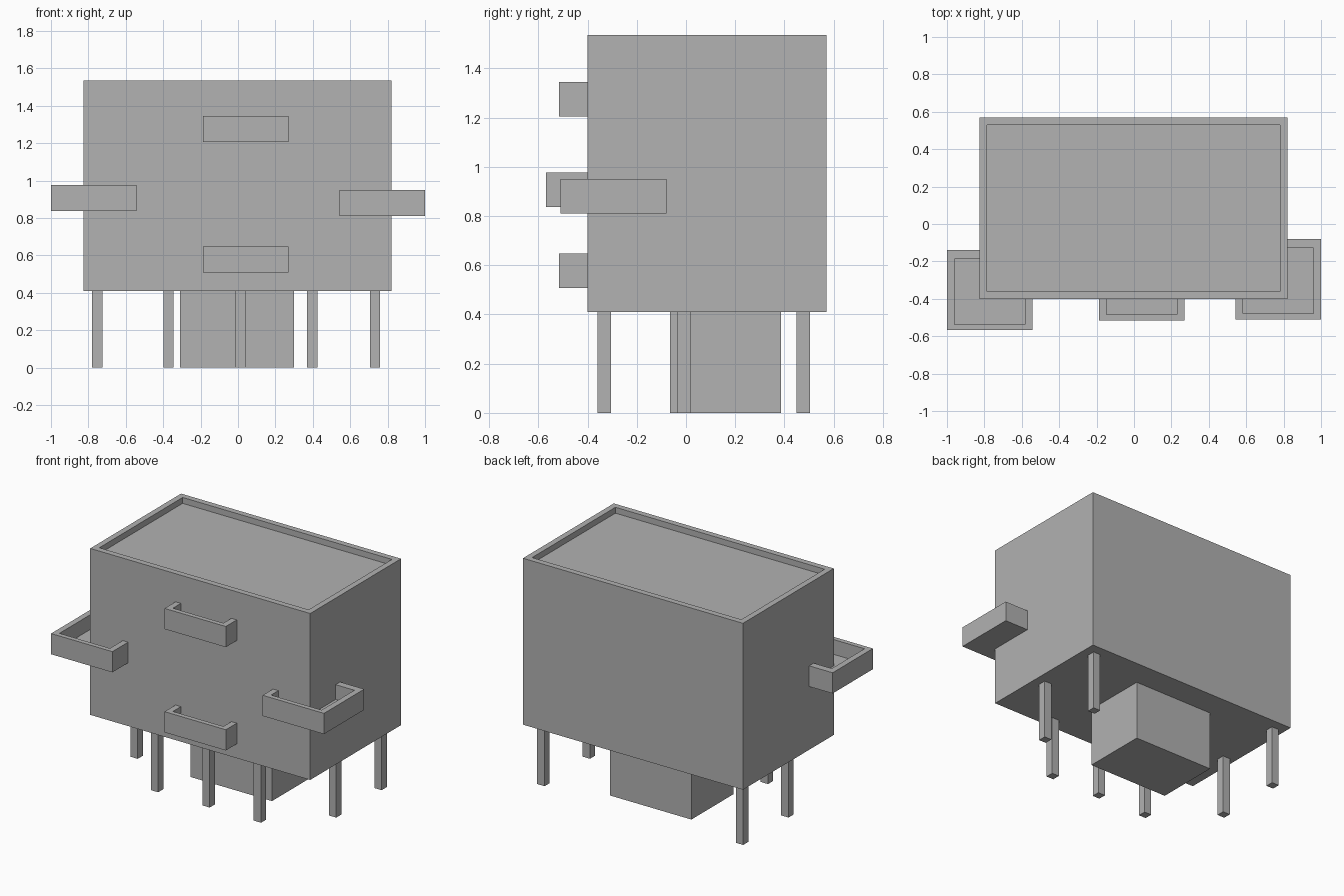
import bpy
import bmesh
from mathutils import Vector

cube = bpy.data.objects.get("Cube")
if cube:
    bpy.data.objects.remove(cube, do_unlink=True)

# One plain grey for everything
grey = bpy.data.materials.new("plain_grey")
grey.use_nodes = True
colour = (0.445, 0.445, 0.445, 1)
grey.diffuse_color = colour
grey.node_tree.nodes["Principled BSDF"].inputs["Base Color"].default_value = colour


def box(name, low, high, wall=0, depth=0, shift=0):
    """Box between two corners; with a wall, its top is hollowed to a depth."""
    low, high = Vector(low), Vector(high)
    bm = bmesh.new()
    bmesh.ops.create_cube(bm, size=1)
    bmesh.ops.scale(bm, vec=high - low, verts=bm.verts)
    bmesh.ops.translate(bm, vec=(low + high) / 2, verts=bm.verts)
    if wall:
        bm.normal_update()
        top = max(bm.faces, key=lambda f: f.normal.z)
        bmesh.ops.inset_region(bm, faces=[top], thickness=wall, use_even_offset=True)
        bmesh.ops.translate(bm, vec=(0, shift, 0), verts=top.verts)
        floor = bmesh.ops.extrude_discrete_faces(bm, faces=[top])["faces"][0]
        bmesh.ops.translate(bm, vec=(0, 0, -depth), verts=floor.verts)
    mesh = bpy.data.meshes.new(name)
    bm.to_mesh(mesh)
    bm.free()
    mesh.materials.append(grey)
    obj = bpy.data.objects.new(name, mesh)
    bpy.context.collection.objects.link(obj)
    return obj


# Main body with a shallow rimmed top
base = 0.41
box("body", (-0.825, -0.4, base), (0.82, 0.57, 1.535), 0.04, 0.04)

# Block under the body
box("under_block", (-0.31, -0.065, 0), (0.3, 0.385, base))

# Thin square legs: three in front, two in the middle, two behind
leg = 0.0275
spots = [(x, -0.333) for x in (-0.372, 0.013, 0.397)]
spots += [(x, y) for y in (-0.008, 0.477) for x in (-0.753, 0.732)]
for i, (x, y) in enumerate(spots):
    box(f"leg_{i + 1}", (x - leg, y - leg, 0), (x + leg, y + leg, base))

# Open trays set into the front and the two front corners
trays = {
    "tray_right": (-1, -0.568, 0.837),
    "tray_left": (0.542, -0.51, 0.81),
    "tray_front_upper": (-0.187, -0.517, 1.205),
    "tray_front_lower": (-0.187, -0.517, 0.507),
}
for name, corner in trays.items():
    far = Vector(corner) + Vector((0.458, 0.43, 0.14))
    box(name, corner, far, 0.04, 0.1, -0.008)
